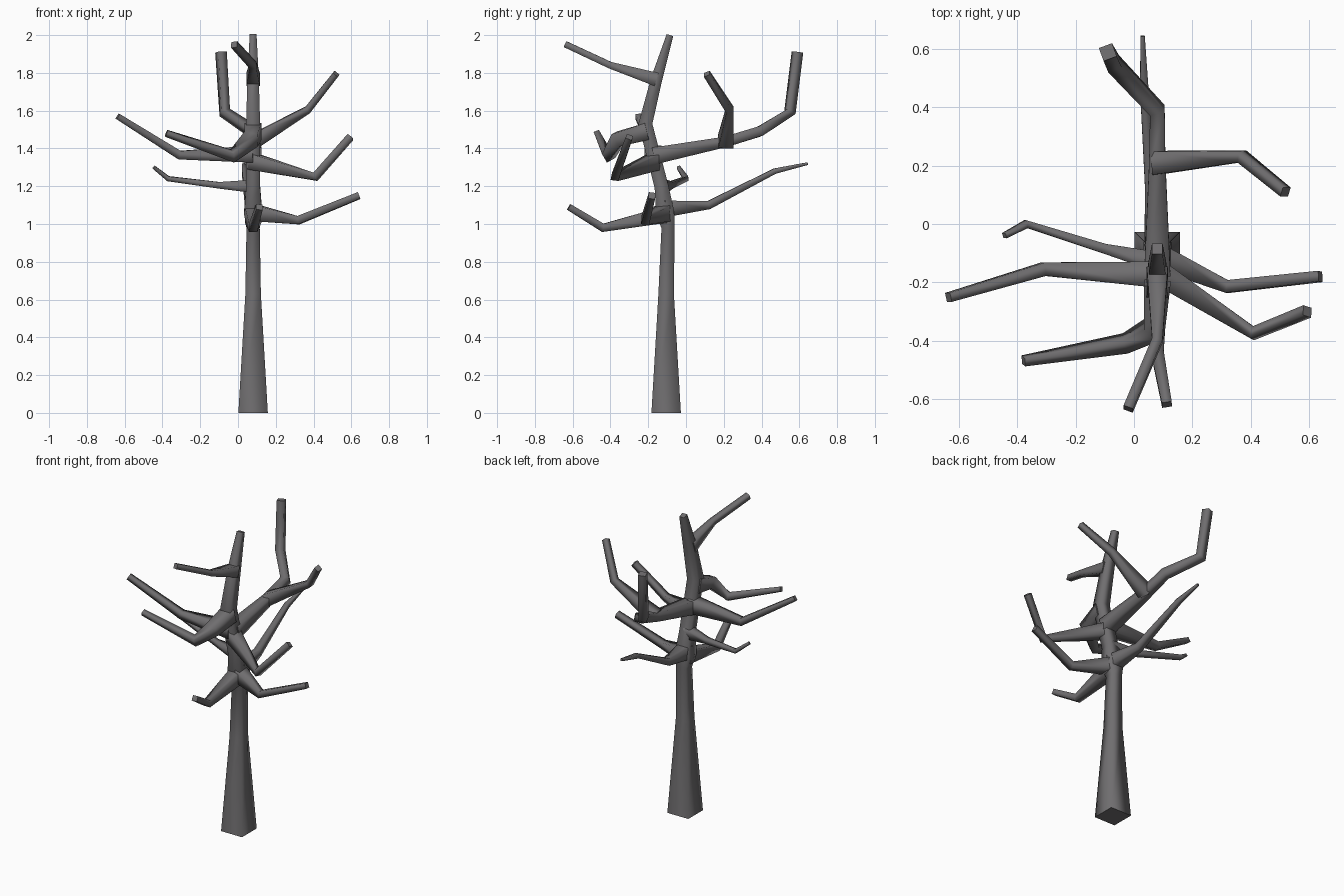
import bpy
import bmesh
from mathutils import Vector

if "Cube" in bpy.data.objects:
    bpy.data.objects.remove(bpy.data.objects["Cube"])

bark = bpy.data.materials.new("dark_grey_bark")
bark.diffuse_color = (0.16, 0.155, 0.16, 1)
bark.use_nodes = True
bark.node_tree.nodes["Principled BSDF"].inputs["Base Color"].default_value = bark.diffuse_color


def limb(name, pts, radii, ref):
    """Sweep a square section along pts, with a half width at each point."""
    bm = bmesh.new()
    rings = []
    side = None
    for i, p in enumerate(pts):
        dirs = [(b - a).normalized() for a, b in zip(pts[max(i - 1, 0):i + 1], pts[max(i - 1, 0) + 1:i + 2])]
        t = sum(dirs, Vector()).normalized()
        side = side or t.cross(ref)
        side = (side - t * side.dot(t)).normalized()
        up = side.cross(t)
        rings.append([bm.verts.new(p + (side * a + up * b) * radii[i])
                      for a, b in ((-1, -1), (1, -1), (1, 1), (-1, 1))])
    for a, b in zip(rings, rings[1:]):
        for k in range(4):
            bm.faces.new((a[k], a[k - 1], b[k - 1], b[k])).smooth = True
    bm.faces.new(rings[0])
    bm.faces.new(rings[-1])
    bmesh.ops.recalc_face_normals(bm, faces=bm.faces)
    me = bpy.data.meshes.new(name)
    bm.to_mesh(me)
    bm.free()
    me.materials.append(bark)
    bpy.context.collection.objects.link(bpy.data.objects.new(name, me))
    return pts


def at_height(path, z):
    """Point on a rising path at height z."""
    for a, b in zip(path, path[1:]):
        if a.z <= z <= b.z:
            return a.lerp(b, (z - a.z) / (b.z - a.z))


def branch(name, parent, z, thick, tip, *bends):
    """Grow from the parent at height z: thick collar, then taper to the tip."""
    pts = [at_height(parent, z)] + [Vector(b) for b in bends]
    n = len(bends) - 1
    radii = [min(0.045, thick * 2)] + [thick + (tip - thick) * i / n for i in range(n + 1)]
    return limb(name, pts, radii, Vector((0, 0, 1)))


# trunk: wide base, slender middle, leaning crown (y, z, half width)
profile = [(-0.105, 0, 0.078), (-0.105, 0.63, 0.041), (-0.095, 0.98, 0.035),
           (-0.11, 1.06, 0.048), (-0.13, 1.2, 0.037), (-0.215, 1.53, 0.037),
           (-0.155, 1.77, 0.03), (-0.085, 2, 0.018)]
trunk = limb("trunk", [Vector((0.08, y, z)) for y, z, r in profile],
             [r for y, z, r in profile], Vector((0, 1, 0)))

# low branches
branch("low_front_branch", trunk, 1.05, 0.022, 0.017, (0.08, -0.44, 0.98), (0.113, -0.62, 1.09))
branch("low_right_branch", trunk, 1.06, 0.022, 0.018, (0.32, -0.215, 1.02), (0.64, -0.18, 1.15))
branch("low_back_branch", trunk, 1.08, 0.022, 0.007,
       (0.06, 0.12, 1.1), (0.035, 0.47, 1.28), (0.03, 0.645, 1.32))
branch("low_left_branch", trunk, 1.2, 0.017, 0.009,
       (-0.1, -0.085, 1.205), (-0.37, 0, 1.24), (-0.445, -0.04, 1.3))
# middle branches
branch("middle_right_branch", trunk, 1.33, 0.021, 0.018, (0.41, -0.375, 1.25), (0.595, -0.3, 1.46))
branch("middle_left_branch", trunk, 1.37, 0.023, 0.016, (-0.31, -0.155, 1.365), (-0.637, -0.252, 1.57))
# long back branch and its offshoot
back = branch("long_back_branch", trunk, 1.36, 0.028, 0.024,
              (0.08, 0.21, 1.435), (0.08, 0.39, 1.49), (-0.07, 0.55, 1.59), (-0.09, 0.59, 1.91))
branch("back_right_offshoot", back, 1.435, 0.02, 0.017, (0.37, 0.232, 1.605), (0.52, 0.11, 1.795))
# upper branches
branch("upper_left_branch", trunk, 1.49, 0.038, 0.015,
       (0.07, -0.36, 1.45), (-0.03, -0.41, 1.36), (-0.38, -0.47, 1.48))
branch("top_front_branch", trunk, 1.765, 0.018, 0.017, (0.08, -0.4, 1.84), (-0.02, -0.635, 1.95))
